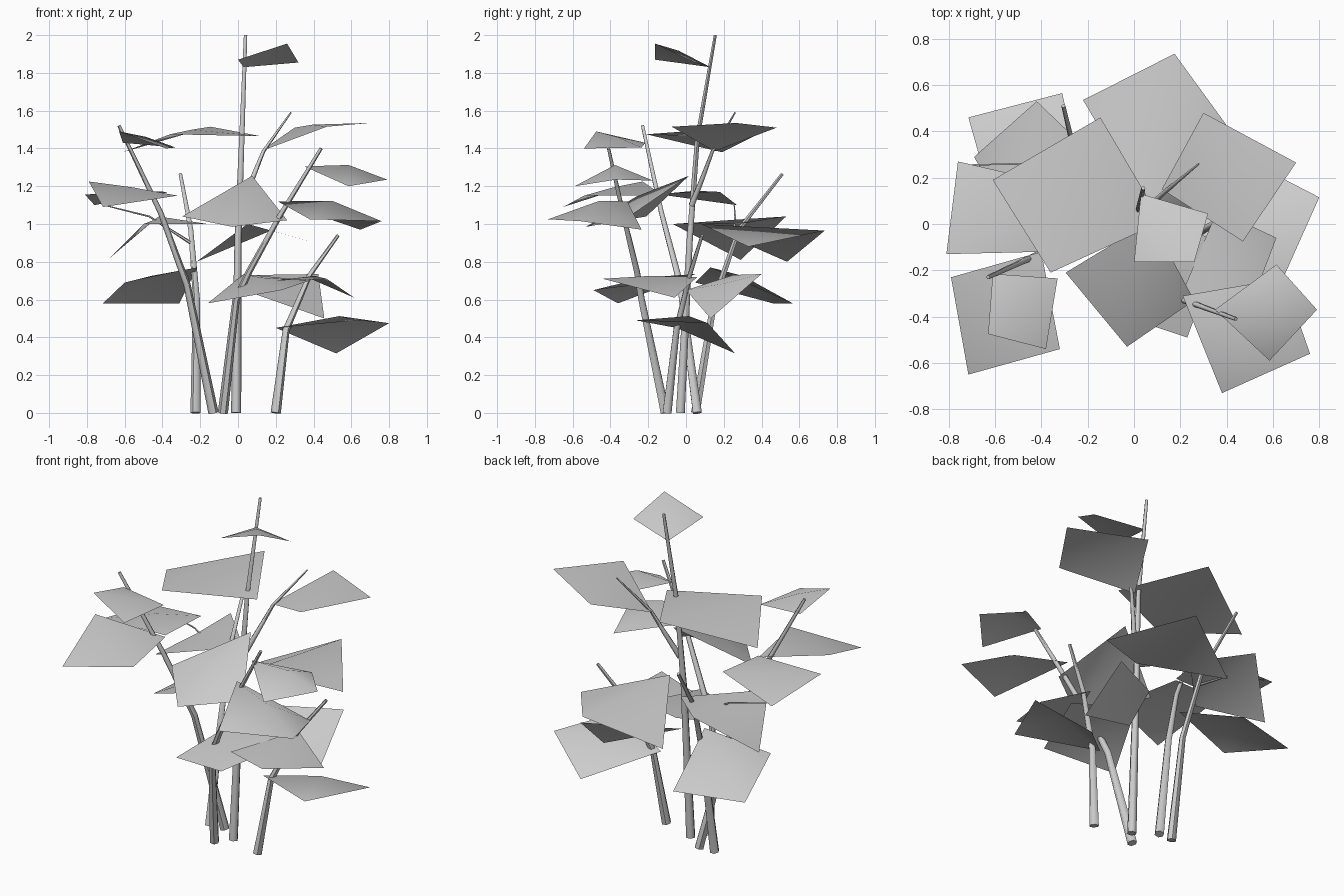
import bpy
import bmesh
from math import cos, sin, pi
from mathutils import Vector

if "Cube" in bpy.data.objects:
    bpy.data.objects.remove(bpy.data.objects["Cube"], do_unlink=True)


def make_material(name, color):
    mat = bpy.data.materials.new(name)
    mat.use_nodes = True
    mat.diffuse_color = color
    mat.node_tree.nodes["Principled BSDF"].inputs["Base Color"].default_value = color
    return mat


grey = make_material("plain grey", (0.6, 0.6, 0.6, 1))


def finish(bm, name, angle):
    """Turn a bmesh into a smooth shaded object."""
    mesh = bpy.data.meshes.new(name)
    bm.to_mesh(mesh)
    bm.free()
    mesh.materials.append(grey)
    obj = bpy.data.objects.new(name, mesh)
    bpy.context.collection.objects.link(obj)
    bpy.ops.object.select_all(action="DESELECT")
    obj.select_set(True)
    bpy.context.view_layer.objects.active = obj
    bpy.ops.object.shade_smooth_by_angle(angle=angle)
    return obj


def stem(name, *path, thick=0.027, thin=0.009, sides=6):
    """Tapered tube with capped ends along a few points."""
    pts = [Vector(p) for p in path]
    total = pts[-1].z - pts[0].z
    bm = bmesh.new()
    rings = []
    for i, p in enumerate(pts):
        before, after = pts[max(i - 1, 0)], pts[min(i + 1, len(pts) - 1)]
        axis = (after - before).normalized()
        across = axis.cross(Vector((0, 1, 0))).normalized()
        other = axis.cross(across)
        radius = thick + (thin - thick) * (p.z - pts[0].z) / total
        turns = [2 * pi * k / sides for k in range(sides)]
        rings.append([bm.verts.new(p + radius * (cos(t) * across + sin(t) * other))
                      for t in turns])
    for low, high in zip(rings, rings[1:]):
        for k in range(sides):
            n = (k + 1) % sides
            bm.faces.new((low[k], low[n], high[n], high[k]))
    bm.faces.new(rings[0][::-1])
    bm.faces.new(rings[-1])
    bmesh.ops.recalc_face_normals(bm, faces=bm.faces)
    return finish(bm, name, pi / 3)


def leaf(name, joint, side, tip, far_side, arch=0.07):
    """Four-cornered leaf with its middle raised by the arch height."""
    bm = bmesh.new()
    corners = [Vector(c) for c in (joint, side, tip, far_side)]
    middle = sum(corners, Vector()) / len(corners) + Vector((0, 0, arch))
    rim = [bm.verts.new(c) for c in corners]
    top = bm.verts.new(middle)
    for a, b in zip(rim, rim[1:] + rim[:1]):
        bm.faces.new((a, b, top))
    # every leaf faces upward
    bm.normal_update()
    if sum(f.normal.z for f in bm.faces) < 0:
        bmesh.ops.reverse_faces(bm, faces=bm.faces)
    return finish(bm, name, pi / 2)


# centre stem, its side branch and its leaves
stem("centre_stem", (-.01, -.03, 0), (0, .02, .92), (.02, .06, 1.45), (.04, .155, 2))
stem("centre_branch", (.02, .03, 1.1), (.08, .09, 1.25), (.135, .14, 1.385), (.28, .26, 1.59),
     thick=0.017, thin=0.004)
leaf("top_leaf", (.03, .13, 1.83), (.32, .045, 1.855), (.26, -.165, 1.955), (0, -.165, 1.87),
     arch=0.04)
leaf("upper_right_leaf", (.12, .01, 1.465), (-.145, .46, 1.515), (-.61, .19, 1.38),
     (-.36, -.21, 1.475), arch=0.04)
leaf("upper_left_leaf", (.12, .15, 1.385), (.3, .48, 1.51), (.7, .265, 1.535),
     (.47, -.075, 1.515), arch=0.04)
leaf("front_leaf", (.075, .015, 1.255), (-.295, -.21, 1.04), (-.03, -.53, .985),
     (.26, -.33, 1.02))
leaf("back_leaf", (.05, .08, 1), (-.22, .535, .8), (.175, .735, .965), (.47, .33, .88))
leaf("low_front_leaf", (.03, .05, .735), (-.16, -.36, .58), (.23, -.49, .65), (.38, -.08, .7),
     arch=0.05)
leaf("low_back_leaf", (.03, 0, .65), (.457, .13, .5), (.425, .4, .735), (.1, .25, .73),
     arch=0.03)

# stem leaning to the front right and its leaves
stem("right_stem", (-.13, .06, 0), (-.27, -.03, .68), (-.41, -.13, 1.06), (-.63, -.23, 1.52))
leaf("right_top_leaf", (-.61, -.215, 1.43), (-.63, -.475, 1.49), (-.38, -.54, 1.4),
     (-.33, -.235, 1.405), arch=0.03)
leaf("right_front_leaf", (-.4, -.12, 1.15), (-.79, -.23, 1.225), (-.715, -.65, 1.09),
     (-.32, -.54, 1.15), arch=0.04)
leaf("right_side_leaf", (-.4, -.12, 1.16), (-.81, -.13, 1.155), (-.76, .27, 1.1),
     (-.37, .18, 1.17), arch=0.03)

# stem leaning to the back right, its twig and its leaves
stem("back_stem", (-.225, .05, 0), (-.22, .15, .6), (-.25, .28, .97), (-.305, .51, 1.265))
stem("back_twig", (-.25, .25, .9), (-.47, .26, 1.04), (-.71, .255, 1.1),
     thick=0.009, thin=0.003)
leaf("back_upper_leaf", (-.16, .28, 1), (-.42, .53, 1.04), (-.69, .29, .81), (-.5, -.07, 1),
     arch=0.06)
leaf("back_lower_leaf", (-.215, .13, .77), (-.31, .565, .58), (-.715, .46, .58),
     (-.6, .05, .69))

# stem leaning to the front left and its leaves
stem("left_stem", (-.08, -.11, 0), (-.01, -.235, .6), (.06, -.26, .75), (.22, -.33, 1.04),
     (.44, -.41, 1.4))
leaf("left_upper_leaf", (.35, -.37, 1.305), (.585, -.59, 1.2), (.79, -.37, 1.235),
     (.615, -.175, 1.23))
leaf("left_lower_leaf", (.21, -.31, 1.12), (.38, -.73, 1.025), (.76, -.56, 1.015),
     (.647, -.235, .97), arch=0.09)

# short stem on the left side and its leaves
stem("short_stem", (.2, -.1, 0), (.255, -.05, .44), (.38, .02, .73), (.53, .085, .94))
leaf("short_upper_leaf", (.36, .06, .72), (.19, -.34, .7), (.47, -.44, .71),
     (.615, -.06, .61), arch=0.04)
leaf("short_lower_leaf", (.2, -.05, .45), (.52, .26, .315), (.8, .115, .475),
     (.63, -.265, .49), arch=0.08)
